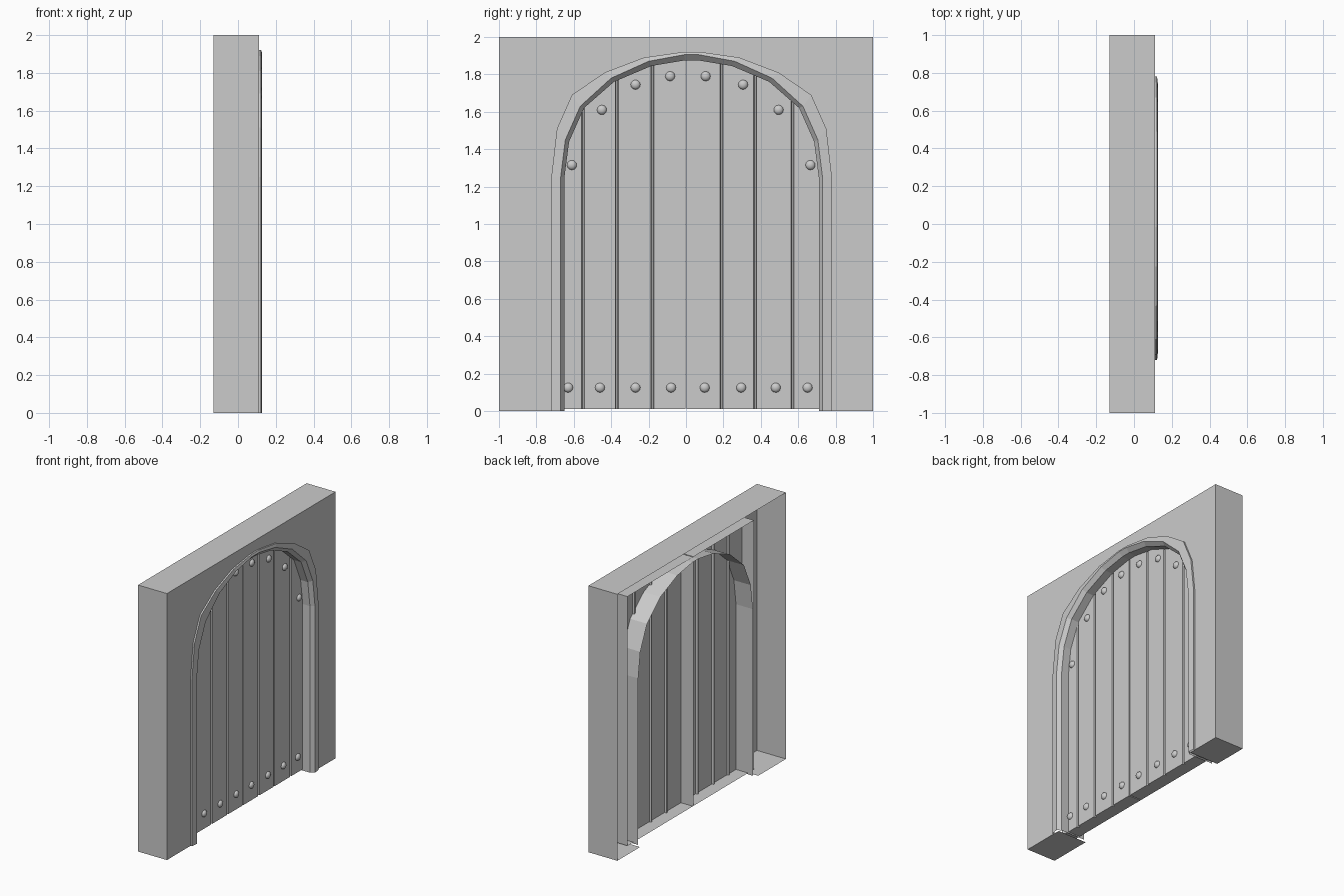
import bpy, bmesh, math
from mathutils import Matrix

if "Cube" in bpy.data.objects:
    bpy.data.objects.remove(bpy.data.objects["Cube"])

CY = 0.03                      # arch centre line
# half profiles (distance from centre line, height), bottom to crown
OUTER = [(.75, 0), (.75, 1.25), (.72, 1.51), (.64, 1.69), (.465, 1.81), (.255, 1.89), (.045, 1.92)]
MIDDLE = [(.70, 0), (.70, 1.25), (.675, 1.45), (.595, 1.63), (.43, 1.78), (.23, 1.87), (.04, 1.905)]
INNER = [(.68, 0), (.68, 1.25), (.655, 1.44), (.575, 1.62), (.415, 1.76), (.215, 1.845), (.035, 1.875)]


def arch(half):
    return [(CY - d, z) for d, z in half] + [(CY + d, z) for d, z in reversed(half)]


def finish(name, bm):
    mesh = bpy.data.meshes.new(name)
    bm.to_mesh(mesh)
    bm.free()
    obj = bpy.data.objects.new(name, mesh)
    bpy.context.collection.objects.link(obj)
    return obj


def face(bm, pts):
    return bm.faces.new([bm.verts.new(p) for p in pts])


def loft(bm, rows):
    rows = [[bm.verts.new(p) for p in r] for r in rows]
    for a, b in zip(rows, rows[1:]):
        for i in range(len(a) - 1):
            bm.faces.new((a[i], a[i + 1], b[i + 1], b[i]))


# Wall: open-backed shell with an arched opening in its +x face
B, F = -.13, .11
bm = bmesh.new()
front = [(1, 0), (1, 2), (-1, 2), (-1, 0)] + arch(OUTER)
face(bm, [(F, y, z) for y, z in front])
for s in (-1, 1):
    side = [(B, s, 0), (F, s, 0), (F, s, 2), (B, s, 2)]
    face(bm, side if s < 0 else side[::-1])
    j = CY + s * .70
    floor = [(B, s, 0), (B, j, 0), (F, j, 0), (F, s, 0)]
    face(bm, floor if s < 0 else floor[::-1])
face(bm, [(B, -1, 2), (F, -1, 2), (F, 1, 2), (B, 1, 2)])
finish("wall_shell", bm)

# Raised arch trim that runs inward as the reveal
bm = bmesh.new()
loft(bm, [[(x, y, z) for y, z in arch(h)] for h, x in
          ((OUTER, .11), (OUTER, .122), (MIDDLE, .128), (INNER, .10), (INNER, -.10))])
trim = finish("arch_trim", bm)


# Door leaves: grooved plank fronts, open at the back
def leaf(name, seams):
    xf, xb, zb, zt, g = .04, -.06, .01, 1.88, .008
    prof = [(xb, seams[0]), (xf, seams[0])]
    for y in seams[1:-1]:
        prof += [(xf, y - g), (xf - .015, y - g / 2), (xf - .015, y + g / 2), (xf, y + g)]
    prof += [(xf, seams[-1]), (xb, seams[-1])]
    bm = bmesh.new()
    loft(bm, [[(x, y, z) for x, y in prof] for z in (zb, zt)])
    face(bm, [(x, y, zt) for x, y in prof])
    face(bm, [(x, y, zb) for x, y in reversed(prof)])
    finish(name, bm)


leaf("door_leaf_left", [-.72, -.55, -.37, -.18, -.004])
leaf("door_leaf_right", [.004, .19, .37, .57, .78])

# Domed rivets along the bottom and under the arch
RIVETS = [(-.63, -.61, 1.315), (-.46, -.45, 1.61), (-.27, -.27, 1.745), (-.08, -.085, 1.79),
          (.10, .105, 1.79), (.295, .305, 1.745), (.48, .495, 1.61), (.65, .665, 1.315)]
bm = bmesh.new()
for yb, yt, zt in RIVETS:
    for y, z in ((yb, .125), (yt, zt)):
        m = Matrix.Translation((.04, y, z)) @ Matrix.Rotation(math.pi / 2, 4, 'Y') @ Matrix.Diagonal((1, 1, .7, 1))
        bmesh.ops.create_uvsphere(bm, u_segments=12, v_segments=8, radius=.026, matrix=m)
low = [v for v in bm.verts if v.co.x < .0399]
bmesh.ops.delete(bm, geom=low, context='VERTS')
for f in bm.faces:
    f.smooth = True
finish("door_rivets", bm)
